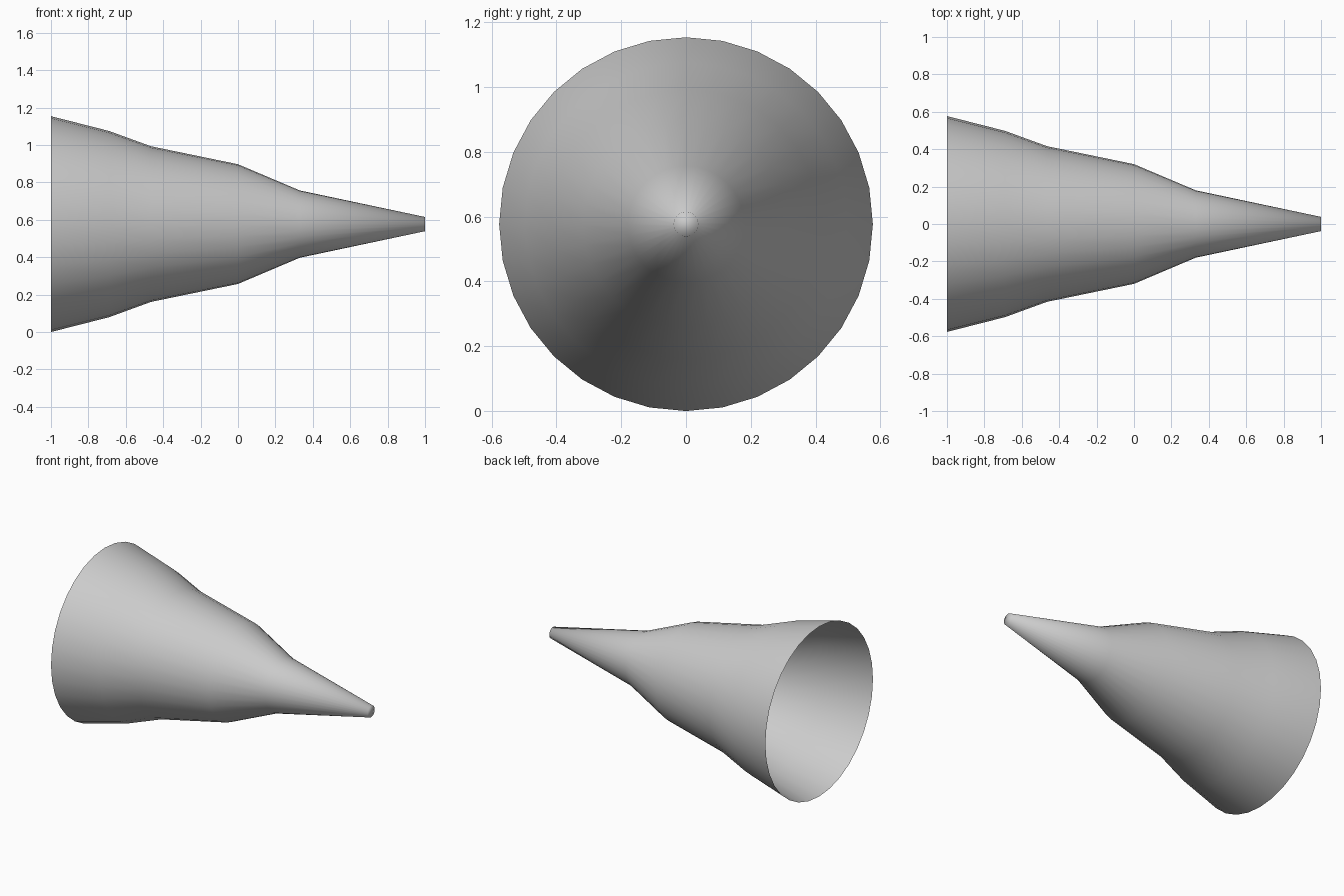
import bpy, bmesh
from math import cos, sin, pi

if "Cube" in bpy.data.objects:
    bpy.data.objects.remove(bpy.data.objects["Cube"])

SIDES = 32
CENTRE_Z = 0.577
# (x, radius) from the open wide end to the closed tip
PROFILE = [(-1, 0.577), (-0.69, 0.498), (-0.465, 0.416),
           (0, 0.32), (0.33, 0.18), (1, 0.038)]

bm = bmesh.new()

# Rings of the hollow tapered shell
rings = []
for x, r in PROFILE:
    rings.append([bm.verts.new((x, r * cos(2 * pi * i / SIDES), r * sin(2 * pi * i / SIDES)))
                  for i in range(SIDES)])

# Side walls
for a, b in zip(rings, rings[1:]):
    for i in range(SIDES):
        j = (i + 1) % SIDES
        bm.faces.new((a[i], a[j], b[j], b[i]))

# Small cap closing the tip; the wide end stays open
bm.faces.new(rings[-1])
bm.normal_update()
for f in bm.faces:
    f.smooth = True

mesh = bpy.data.meshes.new("tapered_cone")
bm.to_mesh(mesh)
bm.free()
cone = bpy.data.objects.new("tapered_cone", mesh)
cone.location.z = CENTRE_Z
bpy.context.collection.objects.link(cone)
